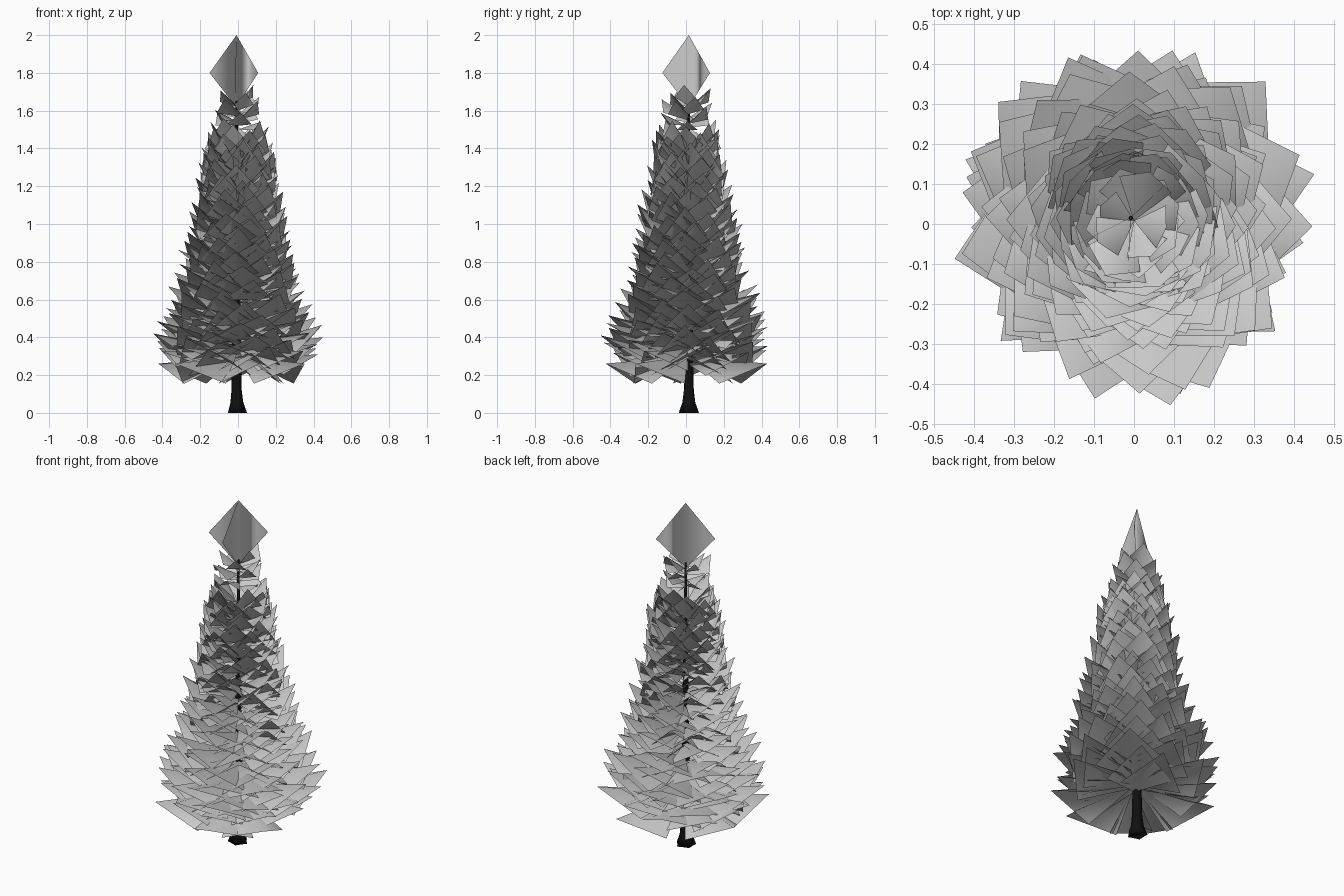
import bpy, bmesh, math, random
from mathutils import Vector

if "Cube" in bpy.data.objects:
    bpy.data.objects.remove(bpy.data.objects["Cube"])

random.seed(11)
GOLDEN = math.radians(137.5)


def finish(bm, name):
    for f in bm.faces:
        f.smooth = True
    mesh = bpy.data.meshes.new(name)
    bm.to_mesh(mesh)
    bm.free()
    obj = bpy.data.objects.new(name, mesh)
    bpy.context.collection.objects.link(obj)
    return obj


def lerp_table(table, t):
    for (a, *va), (b, *vb) in zip(table, table[1:]):
        if t <= b:
            k = (t - a) / (b - a)
            return [p + (q - p) * k for p, q in zip(va, vb)]
    return table[-1][1:]


def card(bm, z0, yaw, pitch, length, half, droop):
    """Four-sided needle card folded down along its midrib."""
    radial = Vector((math.cos(yaw), math.sin(yaw), 0))
    side = Vector((-radial.y, radial.x, 0))
    along = radial * math.cos(pitch) + Vector((0, 0, math.sin(pitch)))
    up = along.cross(side)
    base = Vector((0, 0.008, z0))
    mid = base + along * length * 0.56
    down = up * half * math.sin(droop)
    wide = side * half * math.cos(droop)
    pts = [base, mid + wide - down, base + along * length, mid - wide - down]
    a, b, c, d = [bm.verts.new(p) for p in pts]
    bm.faces.new((a, b, c))
    bm.faces.new((a, c, d))


# Trunk with a lobed root flare
bm = bmesh.new()
SIDES = 10
rings = []
for z, r, lobe in [(0, .050, .12), (.055, .034, .06), (.12, .027, .02),
                   (.3, .024, 0), (.9, .016, 0), (1.65, .005, 0)]:
    ring = []
    for i in range(SIDES):
        a = 2 * math.pi * i / SIDES
        rr = r * (1 + lobe * (-1) ** i)
        ring.append(bm.verts.new((rr * math.cos(a) - .008, rr * math.sin(a) + .015, z)))
    rings.append(ring)
for lo, hi in zip(rings, rings[1:]):
    for i in range(SIDES):
        j = (i + 1) % SIDES
        bm.faces.new((lo[i], lo[j], hi[j], hi[i]))
bm.faces.new(rings[0][::-1])
bm.faces.new(rings[-1])
trunk = finish(bm, "trunk")
bark = bpy.data.materials.new("bark")
bark.diffuse_color = (.005, .005, .005, 1)
bark.use_nodes = True
bark.node_tree.nodes["Principled BSDF"].inputs["Base Color"].default_value = bark.diffuse_color
trunk.data.materials.append(bark)

# Branch cards: tip height -> tip radius, pitch in degrees
profile = [(.30, .45, 2), (.36, .475, 7), (.52, .44, 15), (.75, .35, 22),
           (1.0, .29, 30), (1.2, .245, 37), (1.45, .19, 46), (1.57, .155, 52)]
bm = bmesh.new()
COUNT = 220
for i in range(COUNT):
    tip_z = .31 + 1.25 * (i / (COUNT - 1)) ** 1.12
    radius, deg = lerp_table(profile, tip_z)
    radius *= random.uniform(.86, 1.02)
    pitch = math.radians(deg + random.uniform(-5, 5))
    length = radius / math.cos(pitch)
    z0 = tip_z - radius * math.tan(pitch)
    half = length * random.uniform(.42, .5)
    card(bm, z0, i * GOLDEN + random.uniform(-.15, .15), pitch, length, half,
         math.radians(random.uniform(16, 38)))
# Drooping skirt cards at the very bottom
for deg in (-38, 70, 160, 222, 285):
    card(bm, .30, math.radians(deg), math.radians(-5), .45, .21, math.radians(36))
finish(bm, "branches")

# Small tuft below the tip
bm = bmesh.new()
for i in range(14):
    t = i / 13
    pitch = math.radians(24 + 24 * t + random.uniform(-8, 8))
    length = random.uniform(.12, .18)
    card(bm, 1.50 + .13 * t, i * GOLDEN, pitch, length, length * .46, math.radians(28))
finish(bm, "upper_tuft")

# Upright leader made of three half-kite blades
bm = bmesh.new()
foot = bm.verts.new((-.01, .015, 1.62))
tip = bm.verts.new((-.008, .015, 2.0))
for deg, w in [(45, .165), (205, .155), (268, .135)]:
    a = math.radians(deg)
    edge = bm.verts.new((w * math.cos(a) - .01, w * math.sin(a) + .01, 1.8))
    bm.faces.new((foot, edge, tip))
finish(bm, "leader")
